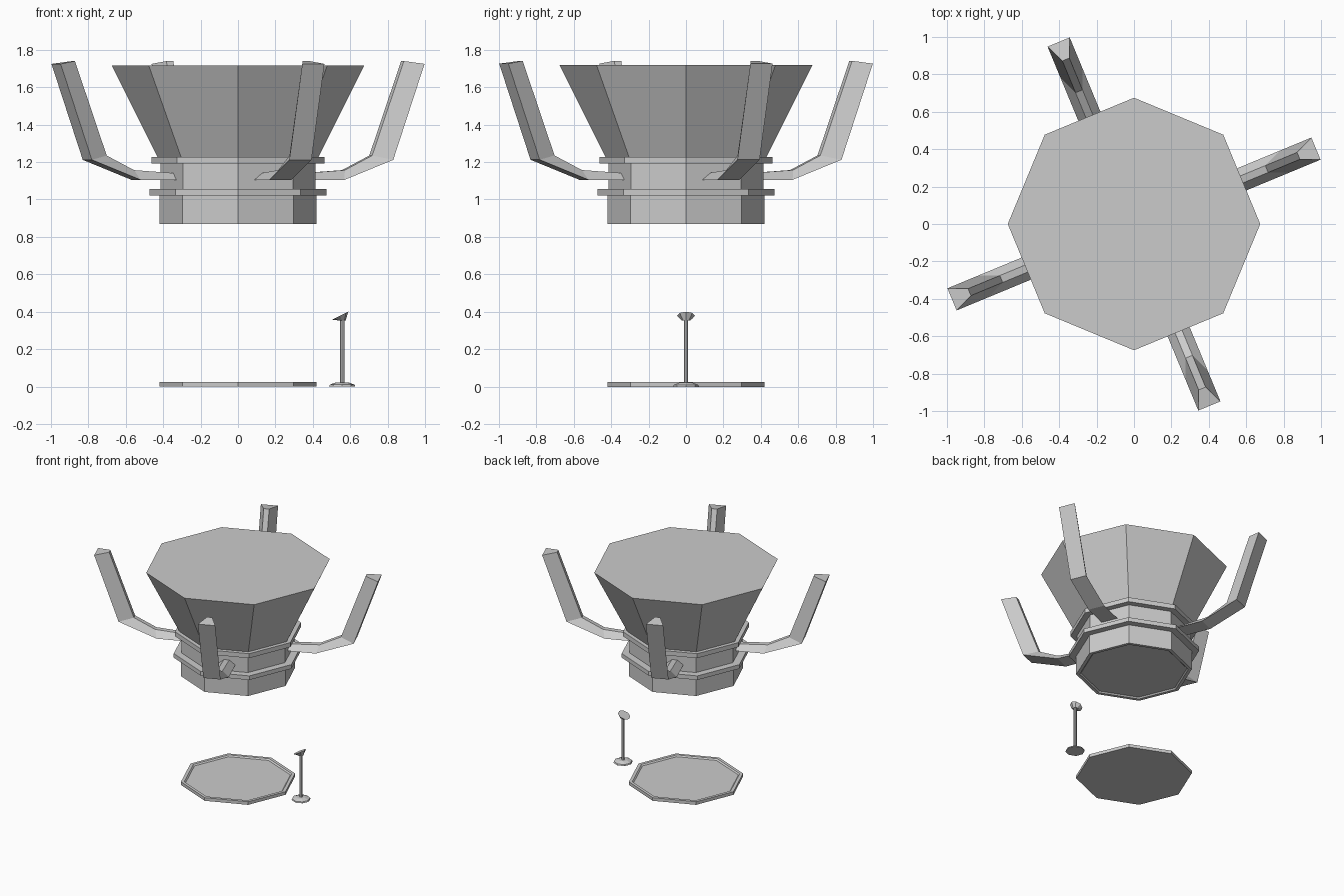
import bpy, bmesh
from math import cos, sin, pi, radians

if "Cube" in bpy.data.objects:
    bpy.data.objects.remove(bpy.data.objects["Cube"])


def make_object(name, rings, closed=True, cyclic=False):
    """Bridge equal-length vertex rings into a mesh, capping both ends."""
    bm = bmesh.new()
    loops = [[bm.verts.new(p) for p in ring] for ring in rings]
    n = len(loops[0])
    for a, b in zip(loops, loops[1:]):
        for i in range(n):
            j = (i + 1) % n
            bm.faces.new((a[i], a[j], b[j], b[i]))
    bm.faces.new(loops[0][::-1])
    bm.faces.new(loops[-1])
    bmesh.ops.recalc_face_normals(bm, faces=bm.faces)
    mesh = bpy.data.meshes.new(name)
    bm.to_mesh(mesh)
    bm.free()
    obj = bpy.data.objects.new(name, mesh)
    bpy.context.collection.objects.link(obj)
    return obj


def octagon(r, z, x=0.0, tilt=0.0):
    """Eight points, corners on the axes; tilt raises the +x side."""
    return [(x + r * cos(k * pi / 4) * cos(tilt), r * sin(k * pi / 4),
             z + r * cos(k * pi / 4) * sin(tilt)) for k in range(8)]


def lathe(name, profile, x=0.0):
    return make_object(name, [octagon(r, z, x) for r, z in profile])


# Floor plate with a shallow recessed top
lathe("floor_plate", [(0.42, 0), (0.42, 0.025), (0.395, 0.025), (0.385, 0.015)])

# Hovering body: recessed underside, drum, two collars and neck
lathe("body_drum", [
    (0.385, 0.88), (0.395, 0.87), (0.42, 0.87), (0.42, 1.022), (0.473, 1.022),
    (0.473, 1.055), (0.415, 1.055), (0.415, 1.192), (0.463, 1.192),
    (0.463, 1.228), (0.43, 1.228)])

# Flared bowl
lathe("flared_bowl", [(0.43, 1.226), (0.675, 1.717)])

# Four bent arms: (outer radius, outer z, inner radius, inner z)
ARM = [(0.36, 1.105, 0.36, 1.14), (0.59, 1.105, 0.61, 1.157),
       (0.872, 1.212, 0.768, 1.235), (1.053, 1.725, 0.952, 1.74)]
for i in range(4):
    rings = [[(ro, -0.064, zo), (ro, 0.064, zo), (ri, 0.02, zi), (ri, -0.02, zi)]
             for ro, zo, ri, zi in ARM]
    arm = make_object(f"arm_{i + 1}", rings)
    arm.rotation_euler.z = radians(22.5 + 90 * i)

# Control stand: foot, pole and tilted panel
SX = 0.557
lathe("stand_foot", [(0.07, 0), (0.066, 0.01), (0.035, 0.022)], SX)
lathe("stand_pole", [(0.012, 0.015), (0.012, 0.365)], SX)
make_object("stand_panel", [octagon(0.022, 0.354, SX - 0.003),
                            octagon(0.048, 0.379, SX - 0.01, radians(27))])
